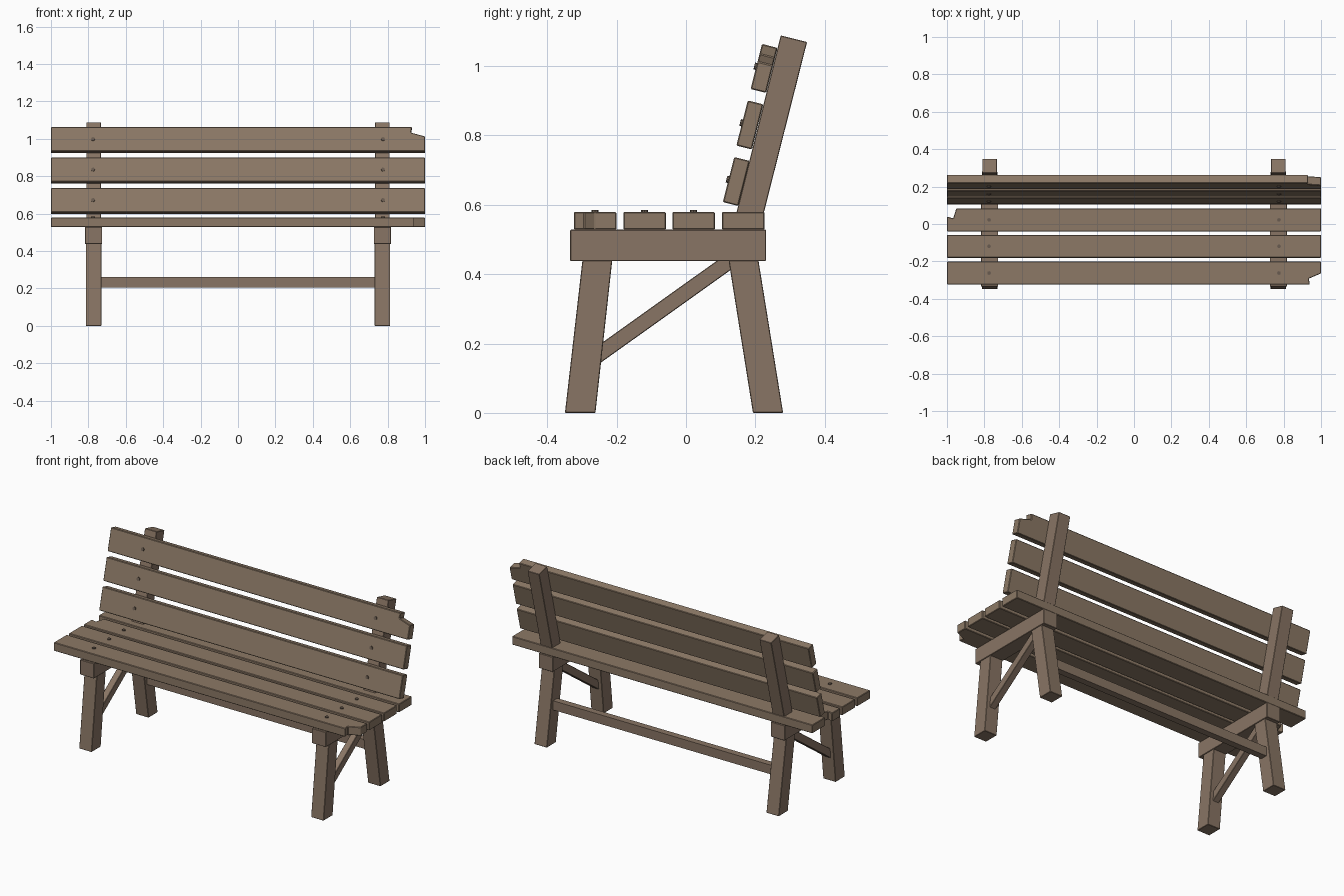
import bpy, bmesh, math
from mathutils import Matrix, Vector

if "Cube" in bpy.data.objects:
    bpy.data.objects.remove(bpy.data.objects["Cube"])

def material(name, rgb):
    m = bpy.data.materials.new(name)
    m.diffuse_color = (*rgb, 1)
    m.use_nodes = True
    m.node_tree.nodes["Principled BSDF"].inputs["Base Color"].default_value = m.diffuse_color
    return m

slat_wood = material("slat wood", (0.262, 0.191, 0.133))
frame_wood = material("frame wood", (0.25, 0.178, 0.128))
nail_metal = material("nail metal", (0.14, 0.105, 0.08))

def prism(name, pts, depth, matrix, mat, bevel=0.0):
    """Extrude a 2D outline symmetrically along its local z."""
    bm = bmesh.new()
    lo = [bm.verts.new((u, v, -depth / 2)) for u, v in pts]
    hi = [bm.verts.new((u, v, depth / 2)) for u, v in pts]
    n = len(pts)
    bm.faces.new(lo[::-1])
    bm.faces.new(hi)
    for i in range(n):
        j = (i + 1) % n
        bm.faces.new((lo[i], lo[j], hi[j], hi[i]))
    bmesh.ops.recalc_face_normals(bm, faces=bm.faces[:])
    if bevel:
        bmesh.ops.bevel(bm, geom=bm.edges[:], offset=bevel, segments=1, affect='EDGES')
    me = bpy.data.meshes.new(name)
    bm.to_mesh(me)
    bm.free()
    me.materials.append(mat)
    ob = bpy.data.objects.new(name, me)
    ob.matrix_world = matrix
    bpy.context.collection.objects.link(ob)
    return ob

# local (u, v, w) -> world (y, z, x) for side profiles
SIDE = Matrix(((0, 0, 1, 0), (1, 0, 0, 0), (0, 1, 0, 0), (0, 0, 0, 1)))

def side_part(name, pts, x, width):
    prism(name, pts, width, Matrix.Translation((x, 0, 0)) @ SIDE, frame_wood, 0.002)

def nail(name, matrix):
    pts = [(0.01 * math.cos(a * math.tau / 8), 0.01 * math.sin(a * math.tau / 8)) for a in range(8)]
    prism(name, pts, 0.012, matrix, nail_metal)

# side frames: legs, seat beam, back post, diagonal brace
for side, s in (("left", -1), ("right", 1)):
    x = 0.772 * s
    side_part(side + "_front_leg", [(-0.349, 0), (-0.261, 0), (-0.212, 0.445), (-0.298, 0.445)], x, 0.083)
    side_part(side + "_back_leg", [(0.193, 0), (0.28, 0), (0.208, 0.445), (0.122, 0.445)], x, 0.083)
    side_part(side + "_seat_beam", [(-0.334, 0.438), (0.231, 0.438), (0.231, 0.528), (-0.334, 0.528)], x, 0.092)
    side_part(side + "_back_post", [(0.126, 0.5), (0.205, 0.5), (0.349, 1.069), (0.273, 1.088)], x, 0.078)
    side_part(side + "_diagonal_brace", [(-0.255, 0.138), (0.15, 0.427), (0.14, 0.475), (-0.255, 0.193)], x, 0.04)

# stretcher between the back legs
prism("back_stretcher", [(0.18, 0.205), (0.22, 0.205), (0.22, 0.26), (0.18, 0.26)],
      1.5, SIDE, frame_wood)

def slat(name, h, broken=None):
    """Rectangular outline, with one corner optionally splintered."""
    pts = [[(-1, -h)], [(1, -h)], [(1, h)], [(-1, h)]]
    if broken:
        pts[broken[0]] = broken[1]
    return [p for group in pts for p in group]

# seat slats
seat_breaks = {
    0: (1, [(0.94, -0.061), (0.935, -0.03), (1, -0.002)]),
    2: (3, [(-0.95, 0.061), (-0.967, 0.008), (-1, 0.018)]),
}
for i, y in enumerate((-0.262, -0.119, 0.022, 0.165)):
    m = Matrix.Translation((0, y, 0.5535))
    prism(f"seat_slat_{i + 1}", slat("seat", 0.0615, seat_breaks.get(i)), 0.051, m, slat_wood, 0.003)
    if i < 3:
        for s in (-1, 1):
            nail("seat_nail", m @ Matrix.Translation((0.775 * s, 0, 0.0255)))

# leaning back slats
lean = Matrix.Rotation(math.radians(75.8), 4, 'X')
for i, (y, z) in enumerate(((0.145, 0.667), (0.184, 0.830), (0.225, 0.993))):
    m = Matrix.Translation((0, y, z)) @ lean
    broken = (2, [(1, 0.015), (0.925, 0.036), (0.93, 0.067)]) if i == 2 else None
    prism(f"back_slat_{i + 1}", slat("back", 0.067, broken), 0.046, m, slat_wood, 0.003)
    for s in (-1, 1):
        nail("back_nail", m @ Matrix.Translation((0.775 * s, 0, 0.023)))
